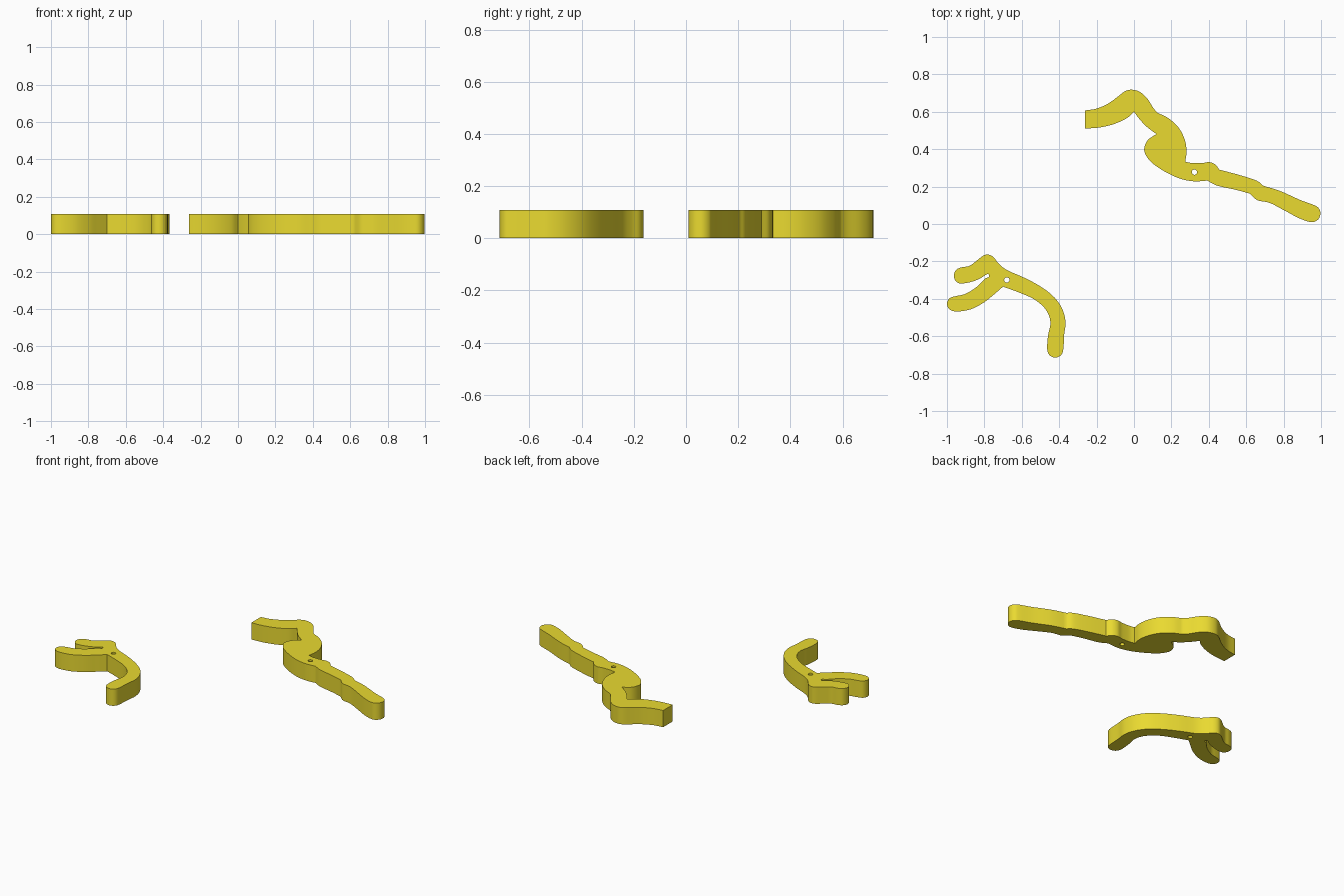
import bpy, bmesh, math
from mathutils import Vector

if "Cube" in bpy.data.objects:
    bpy.data.objects.remove(bpy.data.objects["Cube"])

H = 0.108  # plate thickness

mat = bpy.data.materials.new("yellow")
mat.diffuse_color = (0.82, 0.70, 0.03, 1)
mat.use_nodes = True
mat.node_tree.nodes["Principled BSDF"].inputs["Base Color"].default_value = mat.diffuse_color


def smooth_run(pts, steps=5):
    """Catmull-Rom through an open run of points; last point is left to the next run."""
    p = [Vector(q) for q in pts]
    p = [p[0] * 2 - p[1]] + p + [p[-1] * 2 - p[-2]]
    out = []
    for a, b, c, d in zip(p, p[1:], p[2:], p[3:]):
        for i in range(steps):
            t = i / steps
            out.append(0.5 * (2 * b + (c - a) * t + (2 * a - 5 * b + 4 * c - d) * t * t
                              + (3 * b - a - 3 * c + d) * t ** 3))
    return out


def circle(cx, cy, r, n=20):
    return [Vector((cx + r * math.cos(k * math.tau / n), cy + r * math.sin(k * math.tau / n)))
            for k in range(n)]


def plate(name, runs, hole):
    """Extruded outline made of smooth runs meeting at sharp corners, with a round hole."""
    outline = []
    for k, run in enumerate(runs):
        outline += smooth_run(run + [runs[(k + 1) % len(runs)][0]])
    cu = bpy.data.curves.new(name, 'CURVE')
    cu.dimensions = '2D'
    cu.fill_mode = 'BOTH'
    cu.extrude = H / 2
    for loop in (outline, circle(*hole)):
        sp = cu.splines.new('POLY')
        sp.points.add(len(loop) - 1)
        for pt, v in zip(sp.points, loop):
            pt.co = (v.x, v.y, 0, 1)
        sp.use_cyclic_u = True
    ob = bpy.data.objects.new(name, cu)
    bpy.context.collection.objects.link(ob)
    bpy.ops.object.select_all(action='DESELECT')
    ob.select_set(True)
    bpy.context.view_layer.objects.active = ob
    bpy.ops.object.convert(target='MESH')
    ob = bpy.context.object
    ob.name = name
    # weld caps to walls and stand on the floor
    bm = bmesh.new()
    bm.from_mesh(ob.data)
    bmesh.ops.remove_doubles(bm, verts=bm.verts, dist=1e-5)
    bmesh.ops.recalc_face_normals(bm, faces=bm.faces)
    bmesh.ops.translate(bm, verts=bm.verts, vec=(0, 0, H / 2))
    bm.to_mesh(ob.data)
    bm.free()
    ob.data.materials.clear()
    ob.data.materials.append(mat)
    bpy.ops.object.shade_smooth_by_angle(angle=math.radians(30))


# long bent arm, clockwise from its square-cut left end
plate("long_arm", [
    [(-.262, .51)],
    [(-.262, .607), (-.2, .617), (-.14, .643), (-.09, .678), (-.048, .71), (-.012, .718),
     (.03, .707), (.07, .672), (.105, .618)],
    [(.128, .593), (.18, .568), (.235, .52), (.27, .455), (.281, .39)],
    [(.274, .333), (.31, .326), (.365, .326), (.402, .331), (.435, .318)],
    [(.457, .29), (.56, .263), (.655, .232)],
    [(.69, .205), (.78, .177), (.885, .13), (.96, .102), (.986, .086), (.997, .058),
     (.985, .025), (.95, .01), (.885, .03), (.805, .072), (.725, .113), (.66, .127)],
    [(.62, .162), (.54, .184), (.445, .205)],
    [(.392, .232), (.32, .228), (.245, .243), (.165, .28), (.095, .328), (.06, .375),
     (.056, .41), (.075, .45)],
    [(.12, .481), (.07, .518), (.03, .56)],
    [(0, .6), (-.035, .568), (-.105, .535), (-.185, .516)],
], (.323, .277, .014))

# small forked arm, clockwise from the upper prong tip
plate("forked_arm", [
    [(-.79, -.27), (-.83, -.295), (-.88, -.312), (-.93, -.318), (-.955, -.302), (-.963, -.272),
     (-.949, -.244), (-.92, -.231), (-.88, -.224), (-.84, -.195), (-.805, -.169), (-.778, -.164),
     (-.75, -.178), (-.725, -.21), (-.68, -.246), (-.585, -.288), (-.495, -.337), (-.425, -.393),
     (-.382, -.458), (-.366, -.525), (-.373, -.59), (-.378, -.67), (-.391, -.702), (-.42, -.714),
     (-.45, -.703), (-.464, -.67), (-.46, -.6), (-.447, -.525), (-.47, -.46), (-.53, -.405),
     (-.61, -.368)],
    [(-.7, -.335), (-.75, -.378), (-.8, -.418), (-.87, -.455), (-.945, -.468), (-.985, -.457),
     (-1, -.428), (-.986, -.397), (-.95, -.385), (-.9, -.373), (-.84, -.335), (-.8, -.295)],
    [(-.79, -.288), (-.778, -.285), (-.774, -.275), (-.78, -.267)],
], (-.68, -.299, .014))
